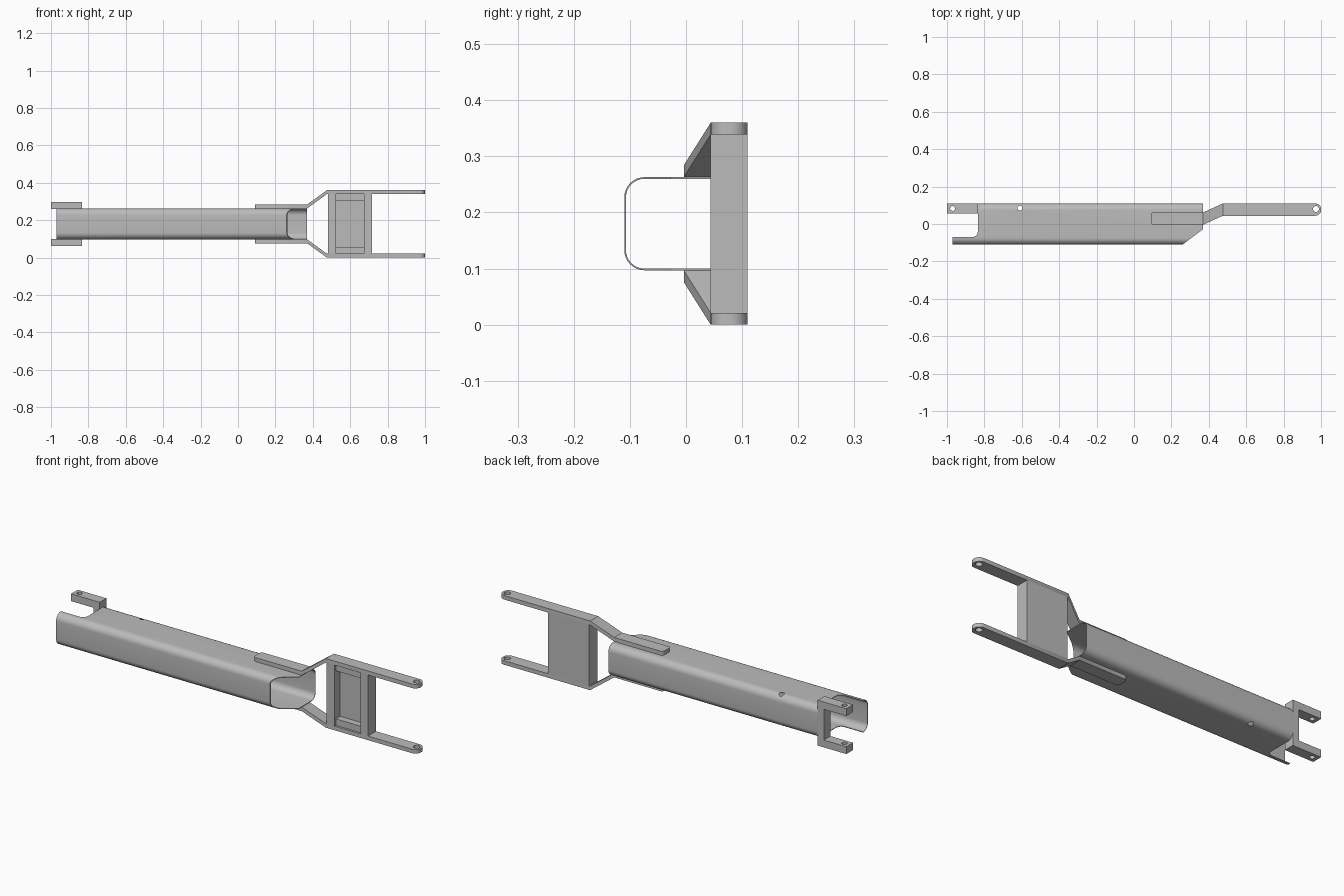
import bpy, bmesh, math
from mathutils import Vector

cube = bpy.data.objects.get("Cube")
if cube:
    bpy.data.objects.remove(cube, do_unlink=True)

grey = bpy.data.materials.new("plain_grey")
grey.use_nodes = True
grey.diffuse_color = (0.5, 0.5, 0.5, 1)
grey.node_tree.nodes["Principled BSDF"].inputs["Base Color"].default_value = (0.5, 0.5, 0.5, 1)
MID = 0.18  # height of the horizontal symmetry plane


def finish(name, bm):
    bmesh.ops.recalc_face_normals(bm, faces=bm.faces)
    mesh = bpy.data.meshes.new(name)
    bm.to_mesh(mesh)
    bm.free()
    ob = bpy.data.objects.new(name, mesh)
    bpy.context.collection.objects.link(ob)
    mesh.materials.append(grey)
    return ob


def prism(name, pts, axis, lo, hi):
    """Extrude a 2D outline along one axis from lo to hi."""
    place = {"x": lambda p, d: (d, *p), "y": lambda p, d: (p[0], d, p[1]),
             "z": lambda p, d: (*p, d)}[axis]
    bm = bmesh.new()
    face = bm.faces.new([bm.verts.new(place(p, lo)) for p in pts])
    new = bmesh.ops.extrude_face_region(bm, geom=[face])["geom"]
    move = Vector(place((0, 0), hi - lo))
    bmesh.ops.translate(bm, vec=move, verts=[v for v in new if isinstance(v, bmesh.types.BMVert)])
    return finish(name, bm)


def rect(a0, b0, a1, b1):
    return [(a0, b0), (a1, b0), (a1, b1), (a0, b1)]


def rounded(a0, b0, a1, b1, r, n=8):
    pts = []
    centres = [(a1 - r, b1 - r), (a0 + r, b1 - r), (a0 + r, b0 + r), (a1 - r, b0 + r)]
    for q, (ca, cb) in enumerate(centres):
        for i in range(n + 1):
            t = math.pi / 2 * (q + i / n)
            pts.append((ca + r * math.cos(t), cb + r * math.sin(t)))
    return pts


def circle(x, y, r, n=24):
    return [(x + r * math.cos(i * math.tau / n), y + r * math.sin(i * math.tau / n)) for i in range(n)]


def cut(ob, cutter):
    cutter.hide_render = True
    mod = ob.modifiers.new("cut", "BOOLEAN")
    mod.operation, mod.solver, mod.object = "DIFFERENCE", "EXACT", cutter
    bpy.context.view_layer.objects.active = ob
    bpy.ops.object.modifier_apply(modifier=mod.name)
    bpy.data.objects.remove(cutter, do_unlink=True)


def smooth(ob):
    bpy.ops.object.select_all(action="DESELECT")
    ob.select_set(True)
    bpy.context.view_layer.objects.active = ob
    bpy.ops.object.shade_smooth_by_angle(angle=math.radians(30))


# Thin-walled rounded tube with a notched end, a slanted end and a pin hole
tube = prism("tube", rounded(-0.11, 0.097, 0.11, 0.263, 0.036), "x", -0.97, 0.37)
cut(tube, prism("bore", rounded(-0.107, 0.1, 0.107, 0.26, 0.033), "x", -1.2, 0.6))
cut(tube, prism("notch", rounded(-1.3, -0.07, -0.835, 0.4, 0.03), "z", -0.1, 0.5))
cut(tube, prism("slant", [(0.26, -0.11), (0.247, -0.12), (0.5, -0.12), (0.5, 0.07)], "z", -0.1, 0.5))
cut(tube, prism("pin", circle(-0.61, 0.085, 0.013), "z", -0.1, 0.5))
smooth(tube)

# C-shaped bracket with two drilled lugs
outer, inner = 0.118, 0.08
bracket = prism("end_bracket", [
    (-1, MID - outer), (-0.835, MID - outer), (-0.835, MID + outer), (-1, MID + outer),
    (-1, MID + inner), (-0.87, MID + inner), (-0.87, MID - inner), (-1, MID - inner)],
    "y", 0.055, 0.11)
cut(bracket, prism("lug_hole", circle(-0.97, 0.083, 0.013), "z", -0.1, 0.5))
smooth(bracket)


def arm(name, side):
    """Cranked strap: pad on the tube, sloped step, then a straight fork arm."""
    half, r0, r1 = 0.033, 0.014, 0.03
    steps = [i * math.pi / 16 for i in range(9)]
    # Stations: x, centre y, half width, inner height above the middle
    st = [(0.09 + r0 * (1 - math.sin(t)), 0.029, half - r0 + r0 * math.cos(t), 0.083) for t in steps[::-1]]
    st += [(0.37, 0.029, half, 0.083), (0.475, 0.077, half, 0.159)]
    st += [(1 - r1 + r1 * math.sin(t), 0.077, half - r1 + r1 * math.cos(t), 0.159) for t in steps]
    bm = bmesh.new()
    rings = [[bm.verts.new((x, y + s * w, MID + side * (h + k)))
              for s, k in ((-1, 0), (1, 0), (1, 0.021), (-1, 0.021))] for x, y, w, h in st]
    for a, b in zip(rings, rings[1:]):
        for i in range(4):
            j = (i + 1) % 4
            bm.faces.new((a[i], a[j], b[j], b[i]))
    bm.faces.new(rings[0])
    bm.faces.new(rings[-1])
    ob = finish(name, bm)
    cut(ob, prism("eye", circle(0.973, 0.08, 0.016), "z", -0.1, 0.5))
    smooth(ob)


arm("upper_arm", 1)
arm("lower_arm", -1)

# Cross member: two side posts, two ledges and a recessed panel
low, high = 0.021, 0.339
prism("inner_post", rect(0.48, 0.044, 0.525, 0.11), "z", low, high)
prism("outer_post", rect(0.675, 0.044, 0.717, 0.11), "z", low, high)
prism("back_panel", rect(0.525, 0.09, 0.675, 0.11), "z", low, high)
for name, a, b in (("lower_ledge", low, 0.055), ("upper_ledge", 0.305, high)):
    prism(name, rect(0.525, 0.055, 0.675, 0.09), "z", a, b)
